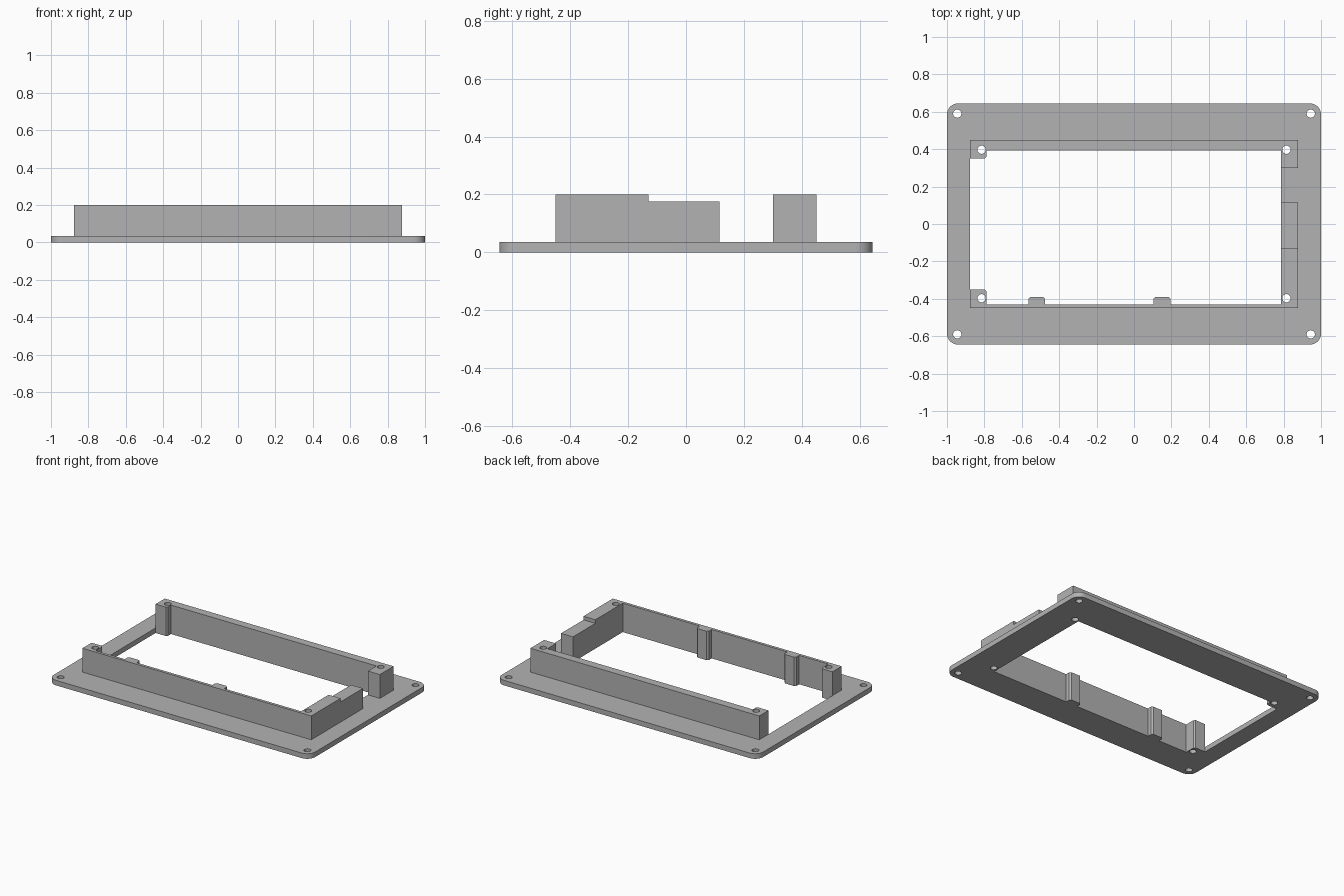
import bpy
from math import cos, sin, pi, radians

cube = bpy.data.objects.get("Cube")
if cube:
    bpy.data.objects.remove(cube, do_unlink=True)

grey = bpy.data.materials.new("plain grey")
grey.use_nodes = True
colour = (0.45, 0.45, 0.45, 1)
grey.diffuse_color = colour
grey.node_tree.nodes["Principled BSDF"].inputs["Base Color"].default_value = colour

# Shared dimensions
PLATE_TOP, WALL_TOP, STEP_TOP = 0.035, 0.2, 0.175
HX, HY, CORNER = 1.0, 0.645, 0.06
WX, WY = 0.876, 0.45            # outer faces of the walls
IN_R, IN_B, IN_F = 0.785, 0.393, -0.43   # inner faces of the walls
POST_X, POST_Y, CH = -0.788, 0.35, 0.01  # left posts and their chamfer
HOLE_R = 0.022


def circle(x, y, r=HOLE_R, n=32):
    return [(x + r * cos(2 * pi * i / n), y + r * sin(2 * pi * i / n)) for i in range(n)]


def rounded_rect(hx, hy, r, n=10):
    pts = []
    for k, (sx, sy) in enumerate([(1, 1), (-1, 1), (-1, -1), (1, -1)]):
        for i in range(n + 1):
            a = pi / 2 * (k + i / n)
            pts.append((sx * (hx - r) + r * cos(a), sy * (hy - r) + r * sin(a)))
    return pts


def slab(name, loops, z0, z1):
    """Extrude an outline, with any inner loops as holes, from z0 to z1."""
    curve = bpy.data.curves.new(name, 'CURVE')
    curve.dimensions = '2D'
    curve.fill_mode = 'BOTH'
    curve.extrude = (z1 - z0) / 2
    for pts in loops:
        s = curve.splines.new('POLY')
        s.points.add(len(pts) - 1)
        for p, (x, y) in zip(s.points, pts):
            p.co = (x, y, 0, 1)
        s.use_cyclic_u = True
    temp = bpy.data.objects.new(name + " outline", curve)
    bpy.context.collection.objects.link(temp)
    bpy.context.view_layer.update()
    mesh = bpy.data.meshes.new_from_object(temp.evaluated_get(bpy.context.evaluated_depsgraph_get()))
    bpy.data.objects.remove(temp, do_unlink=True)
    for v in mesh.vertices:
        v.co.z += (z0 + z1) / 2
    mesh.materials.clear()
    mesh.materials.append(grey)
    obj = bpy.data.objects.new(name, mesh)
    bpy.context.collection.objects.link(obj)
    bpy.ops.object.select_all(action='DESELECT')
    obj.select_set(True)
    bpy.context.view_layer.objects.active = obj
    # Weld the caps to the sides and make the normals face outward
    bpy.ops.object.mode_set(mode='EDIT')
    bpy.ops.mesh.select_all(action='SELECT')
    bpy.ops.mesh.remove_doubles(threshold=0.0001)
    bpy.ops.mesh.normals_make_consistent(inside=False)
    bpy.ops.object.mode_set(mode='OBJECT')
    bpy.ops.object.shade_smooth_by_angle(angle=radians(30))
    return obj


# Inner edges shared by the plate opening and the walls, running left to right
def rib(x0, x1, tip=-0.39):
    return [(x0, IN_F), (x0, tip - CH), (x0 + CH, tip), (x1 - CH, tip), (x1, tip - CH), (x1, IN_F)]


front_edge = [(-WX, -POST_Y), (POST_X - CH, -POST_Y), (POST_X, -POST_Y - CH), (POST_X, IN_F)]
front_edge += rib(-0.565, -0.475) + rib(0.105, 0.195) + [(IN_R, IN_F)]
back_edge = [(-WX, POST_Y), (POST_X - CH, POST_Y), (POST_X, POST_Y + CH), (POST_X, IN_B), (IN_R, IN_B)]

# Base plate with its opening, corner holes and post holes
post_holes = {s: [circle(x, s * 0.397) for x in (-0.815, 0.815)] for s in (1, -1)}
corner_holes = [circle(x, y) for x in (-0.945, 0.945) for y in (-0.59, 0.59)]
slab("base_plate", [rounded_rect(HX, HY, CORNER), front_edge + back_edge[::-1]]
     + corner_holes + post_holes[1] + post_holes[-1], 0, PLATE_TOP)

# Back wall with its left post and right block
slab("back_wall", [back_edge + [(IN_R, 0.3), (WX, 0.3), (WX, WY), (-WX, WY)]] + post_holes[1],
     PLATE_TOP, WALL_TOP)

# Front wall with its left post, ribs and tall right return
slab("front_wall", [front_edge + [(IN_R, -0.13), (WX, -0.13), (WX, -WY), (-WX, -WY)]] + post_holes[-1],
     PLATE_TOP, WALL_TOP)

# Lower step continuing the right return
slab("right_wall_step", [[(IN_R, -0.13), (WX, -0.13), (WX, 0.115), (IN_R, 0.115)]], PLATE_TOP, STEP_TOP)
